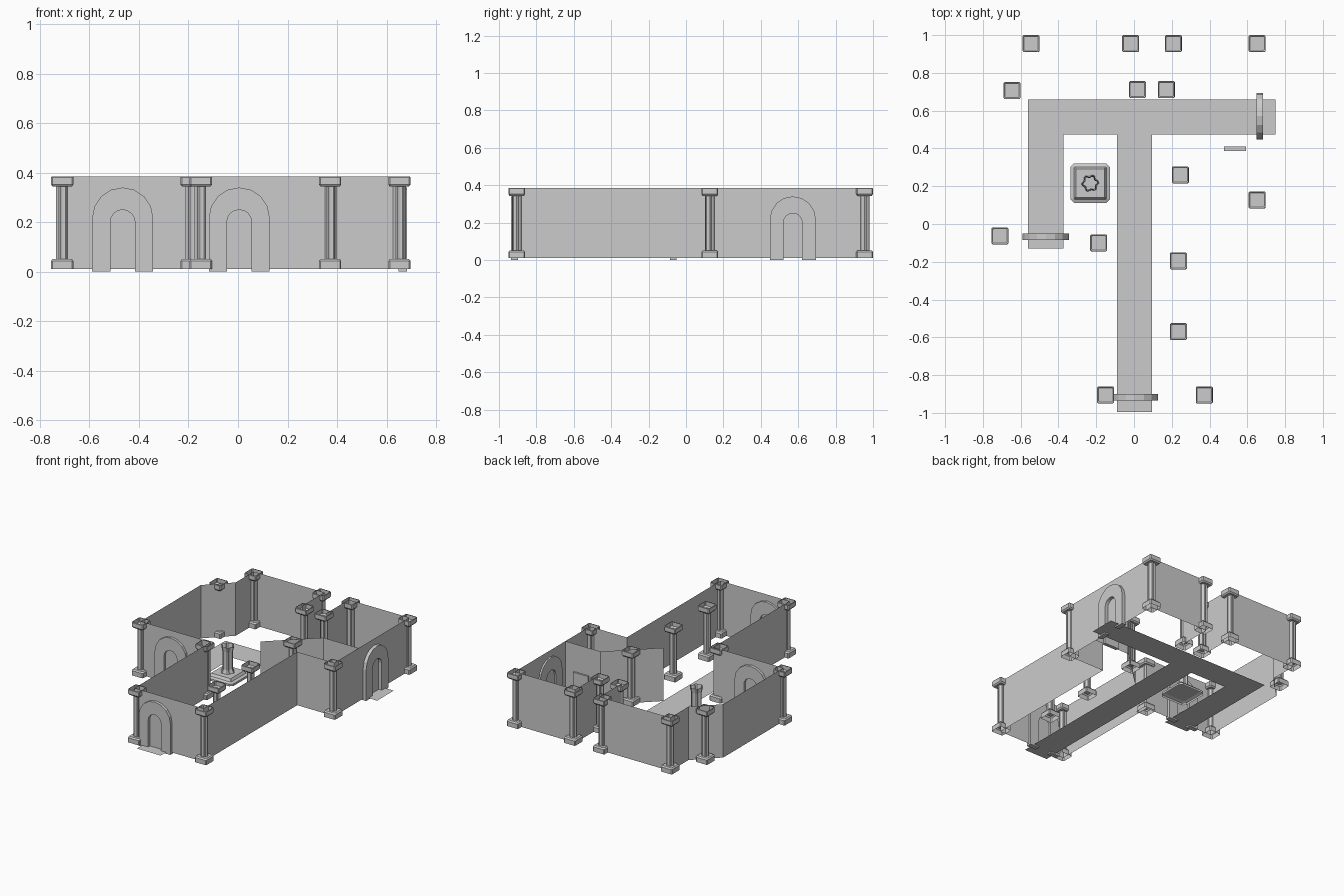
import bpy, bmesh, math

cube = bpy.data.objects.get("Cube")
if cube:
    bpy.data.objects.remove(cube, do_unlink=True)

stone = bpy.data.materials.new("pale_grey_stone")
stone.use_nodes = True
GREY = (0.6, 0.6, 0.6, 1)
stone.diffuse_color = GREY
stone.node_tree.nodes["Principled BSDF"].inputs["Base Color"].default_value = GREY

FLOOR, TOP = 0.01, 0.385


def finish(name, bm):
    mesh = bpy.data.meshes.new(name)
    bm.to_mesh(mesh)
    bm.free()
    mesh.materials.append(stone)
    obj = bpy.data.objects.new(name, mesh)
    bpy.context.collection.objects.link(obj)
    return obj


def square(half, z, cut=0.006):
    # Square ring with clipped corners, anticlockwise
    a, b = half, half - cut
    return [(a, -b, z), (a, b, z), (b, a, z), (-b, a, z),
            (-a, b, z), (-a, -b, z), (-b, -a, z), (b, -a, z)]


def fluted(outer, inner, z, lobes):
    ring = []
    for i in range(lobes * 4):
        r = outer if i % 4 < 2 else inner
        t = math.tau * i / (lobes * 4)
        ring.append((r * math.cos(t), r * math.sin(t), z))
    return ring


def loft(bm, rings, bottom=False, top=False):
    loops = [[bm.verts.new(p) for p in ring] for ring in rings]
    n = len(loops[0])
    for low, high in zip(loops, loops[1:]):
        for i in range(n):
            j = (i + 1) % n
            bm.faces.new((low[i], low[j], high[j], high[i]))
    if bottom:
        bm.faces.new(loops[0][::-1])
    if top:
        bm.faces.new(loops[-1])


def box(name, x0, x1, y0, y1, z0, z1):
    bm = bmesh.new()
    loft(bm, [[(x0, y0, z), (x1, y0, z), (x1, y1, z), (x0, y1, z)] for z in (z0, z1)],
         True, True)
    return finish(name, bm)


# Columns: hollow foot, fluted shaft and open-topped capital
def column_mesh():
    bm = bmesh.new()
    loft(bm, [square(0.045, FLOOR), square(0.045, 0.043), square(0.038, 0.052)], top=True)
    loft(bm, [fluted(0.026, 0.022, z, 6) for z in (0.052, 0.343)])
    loft(bm, [square(0.038, 0.343), square(0.045, 0.352), square(0.045, TOP - 0.004),
              square(0.042, TOP)], bottom=True)
    return finish("column", bm)


spots = [(-0.545, 0.955), (-0.018, 0.955), (0.208, 0.955), (0.652, 0.955),
         (-0.646, 0.707), (0.018, 0.712), (0.171, 0.712), (0.245, 0.26),
         (0.652, 0.127), (-0.71, -0.063), (-0.187, -0.1), (0.235, -0.195),
         (0.235, -0.57), (-0.15, -0.905), (0.372, -0.905)]
first = column_mesh()
for i, (x, y) in enumerate(spots):
    col = first if i == 0 else bpy.data.objects.new("column", first.data)
    if i:
        bpy.context.collection.objects.link(col)
    col.location = (x, y, 0)


# Walls: single upright sheets along each run
def wall(name, points):
    bm = bmesh.new()
    pairs = [[bm.verts.new((x, y, z)) for z in (FLOOR, TOP)] for x, y in points]
    for a, b in zip(pairs, pairs[1:]):
        bm.faces.new((a[0], b[0], b[1], a[1]))
    finish(name, bm)


wall("outer_wall_east", [(-0.165, -0.915), (0.372, -0.915), (0.372, 0.127), (0.66, 0.127),
                         (0.66, 0.96), (0.19, 0.96), (0.19, 0.712)])
wall("outer_wall_west", [(0, 0.712), (0, 0.96), (-0.55, 0.96), (-0.55, 0.76),
                         (-0.71, 0.6), (-0.71, -0.068), (-0.165, -0.068), (-0.165, -0.915)])
wall("inner_wall", [(0.09, 0.12), (0.385, 0.398), (0.66, 0.398)])
box("inner_door", 0.477, 0.593, 0.386, 0.41, FLOOR, 0.19)


# Arched gateways: round-headed frames set across the walls
def arch(name, x, y, turn):
    def outline(r, centre):
        pts = [(r, 0)]
        for i in range(9):
            t = math.pi * i / 8
            pts.append((r * math.cos(t), centre + r * math.sin(t)))
        return pts + [(-r, 0)]

    bm = bmesh.new()
    outer, inner = outline(0.123, 0.217), outline(0.05, 0.2)
    h = 0.0175
    sections = []
    for (ox, oz), (ix, iz) in zip(outer, inner):
        sections.append([bm.verts.new(p) for p in
                         ((ox, -h, oz), (ox, h, oz), (ix, h, iz), (ix, -h, iz))])
    for a, b in zip(sections, sections[1:]):
        for i in range(4):
            j = (i + 1) % 4
            bm.faces.new((a[i], a[j], b[j], b[i]))
    bm.faces.new(sections[0][::-1])
    bm.faces.new(sections[-1])
    bmesh.ops.recalc_face_normals(bm, faces=bm.faces)
    obj = finish(name, bm)
    obj.location = (x, y, 0)
    obj.rotation_euler.z = turn


arch("front_arch", 0.005, -0.917, 0)
arch("west_arch", -0.466, -0.067, 0)
arch("east_arch", 0.666, 0.571, math.pi / 2)

# Path: flat sheet with one crossbar and two legs
bm = bmesh.new()
outline = [(-0.56, 0.66), (-0.56, -0.13), (-0.373, -0.13), (-0.373, 0.475),
           (-0.09, 0.475), (-0.09, -0.995), (0.095, -0.995), (0.095, 0.475),
           (0.75, 0.475), (0.75, 0.66)]
bm.faces.new([bm.verts.new((x, y, FLOOR)) for x, y in outline])
finish("path", bm)

# Shallow treads before the west arch
for i in range(3):
    y = -0.02 + i * 0.026
    box("path_tread", -0.56, -0.373, y, y + 0.026, FLOOR, 0.013 + 0.002 * (i % 2))

# Centrepiece: clipped plinth, raised block and open fluted pillar
bm = bmesh.new()
loft(bm, [square(0.105, FLOOR, 0.02), square(0.105, 0.025, 0.02),
          square(0.088, 0.032, 0.004)], top=True)
loft(bm, [square(0.086, 0.032, 0.003), square(0.076, 0.05, 0.003)], top=True)
loft(bm, [fluted(0.046, 0.038, 0.05, 6), fluted(0.036, 0.028, 0.075, 6),
          fluted(0.036, 0.028, 0.2, 6), fluted(0.044, 0.034, 0.235, 6)])
finish("fountain", bm).location = (-0.232, 0.216, 0)
